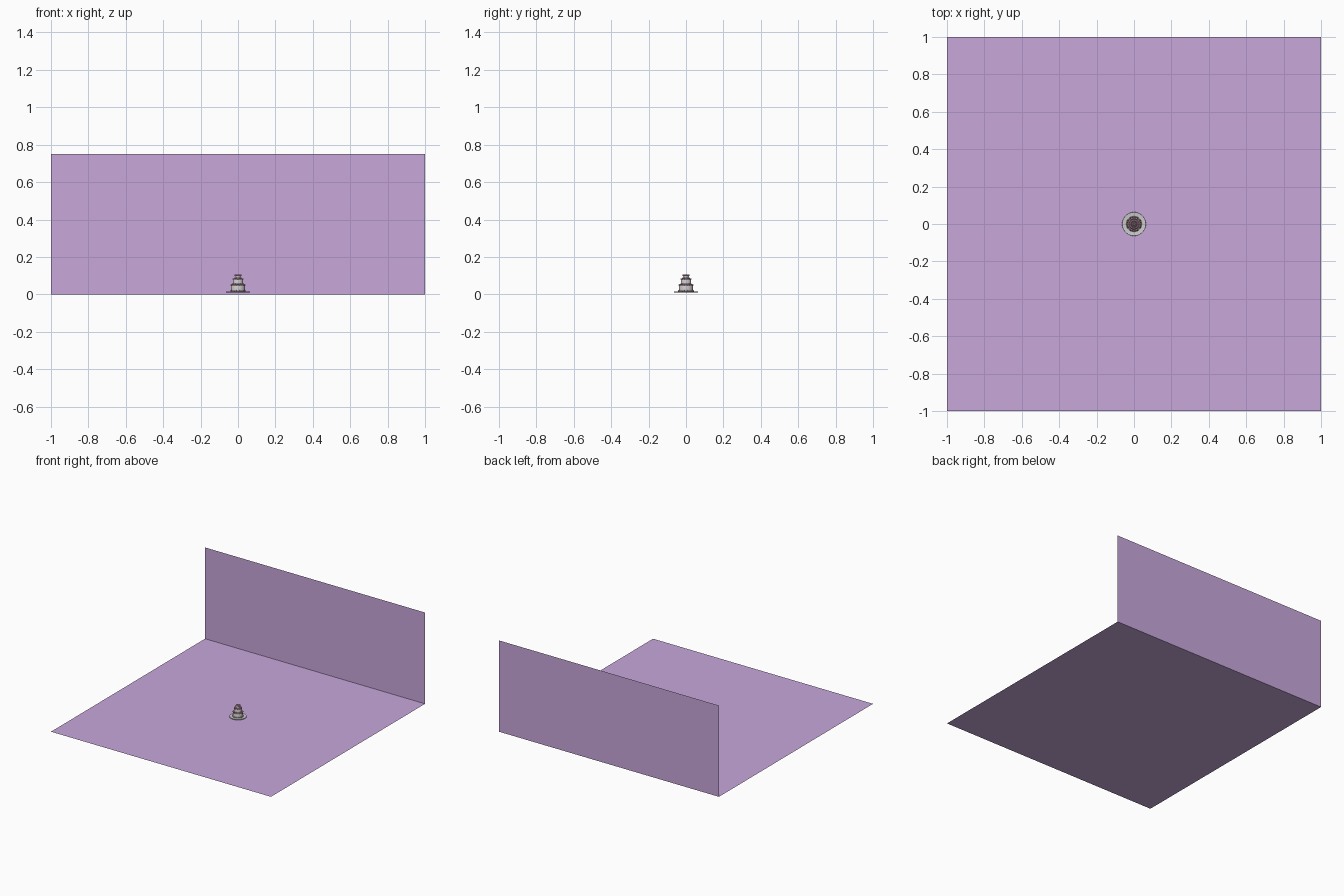
import bpy, bmesh
from math import cos, sin, pi
from mathutils import Matrix

if "Cube" in bpy.data.objects:
    bpy.data.objects.remove(bpy.data.objects["Cube"])


def material(name, color):
    m = bpy.data.materials.new(name)
    m.diffuse_color = (*color, 1)
    m.use_nodes = True
    m.node_tree.nodes["Principled BSDF"].inputs["Base Color"].default_value = m.diffuse_color
    return m


lilac = material("lilac", (0.58, 0.39, 0.71))
pink = material("pink", (0.60, 0.27, 0.36))


def finish(name, bm, mat=None, smooth=True):
    mesh = bpy.data.meshes.new(name)
    bm.to_mesh(mesh)
    bm.free()
    ob = bpy.data.objects.new(name, mesh)
    bpy.context.collection.objects.link(ob)
    if mat:
        mesh.materials.append(mat)
    if smooth:
        bpy.ops.object.select_all(action='DESELECT')
        ob.select_set(True)
        bpy.context.view_layer.objects.active = ob
        bpy.ops.object.shade_smooth_by_angle(angle=0.6)
    return ob


def sheet(name, corners):
    bm = bmesh.new()
    bm.faces.new([bm.verts.new(c) for c in corners])
    finish(name, bm, lilac, smooth=False)


def lathe(name, profile, mat=None, steps=32):
    bm = bmesh.new()
    verts = [bm.verts.new((r, 0, z)) for r, z in profile]
    edges = [bm.edges.new(p) for p in zip(verts, verts[1:])]
    bmesh.ops.spin(bm, geom=verts + edges, cent=(0, 0, 0), axis=(0, 0, 1),
                   angle=2 * pi, steps=steps)
    bmesh.ops.remove_doubles(bm, verts=bm.verts, dist=1e-5)
    bmesh.ops.recalc_face_normals(bm, faces=bm.faces)
    finish(name, bm, mat)


def bead_ring(name, radius, z, size, count):
    bm = bmesh.new()
    for i in range(count):
        a = 2 * pi * i / count
        bmesh.ops.create_uvsphere(
            bm, u_segments=10, v_segments=6, radius=size,
            matrix=Matrix.Translation((radius * cos(a), radius * sin(a), z)))
    finish(name, bm, pink)


# Backdrop: thin floor and back wall
sheet("floor", [(-1, -1, 0), (1, -1, 0), (1, 1, 0), (-1, 1, 0)])
sheet("back_wall", [(-1, 1, 0), (1, 1, 0), (1, 1, 0.75), (-1, 1, 0.75)])

# Thin round cake plate
lathe("plate", [(0, 0.010), (0.062, 0.010), (0.064, 0.012), (0.063, 0.015),
                (0.058, 0.014), (0, 0.014)], steps=48)

# Three stacked tiers, each with a rounded upper rim and icing beads
tiers = [(0.038, 0.014, 0.050, 24), (0.028, 0.050, 0.082, 18), (0.017, 0.082, 0.102, 12)]
for i, (r, z0, z1, n) in enumerate(tiers, 1):
    lathe(f"cake_tier_{i}", [(0, z0), (r, z0), (r, z1 - 0.003),
                             (r - 0.001, z1 - 0.001), (r - 0.003, z1), (0, z1)])
    bead_ring(f"base_beads_{i}", r, z0 + 0.004, 0.004, n)
    bead_ring(f"rim_beads_{i}", r - 0.002, z1, 0.004, n)

# Icing rosette on top
bead_ring("top_beads", 0.007, 0.103, 0.004, 6)
